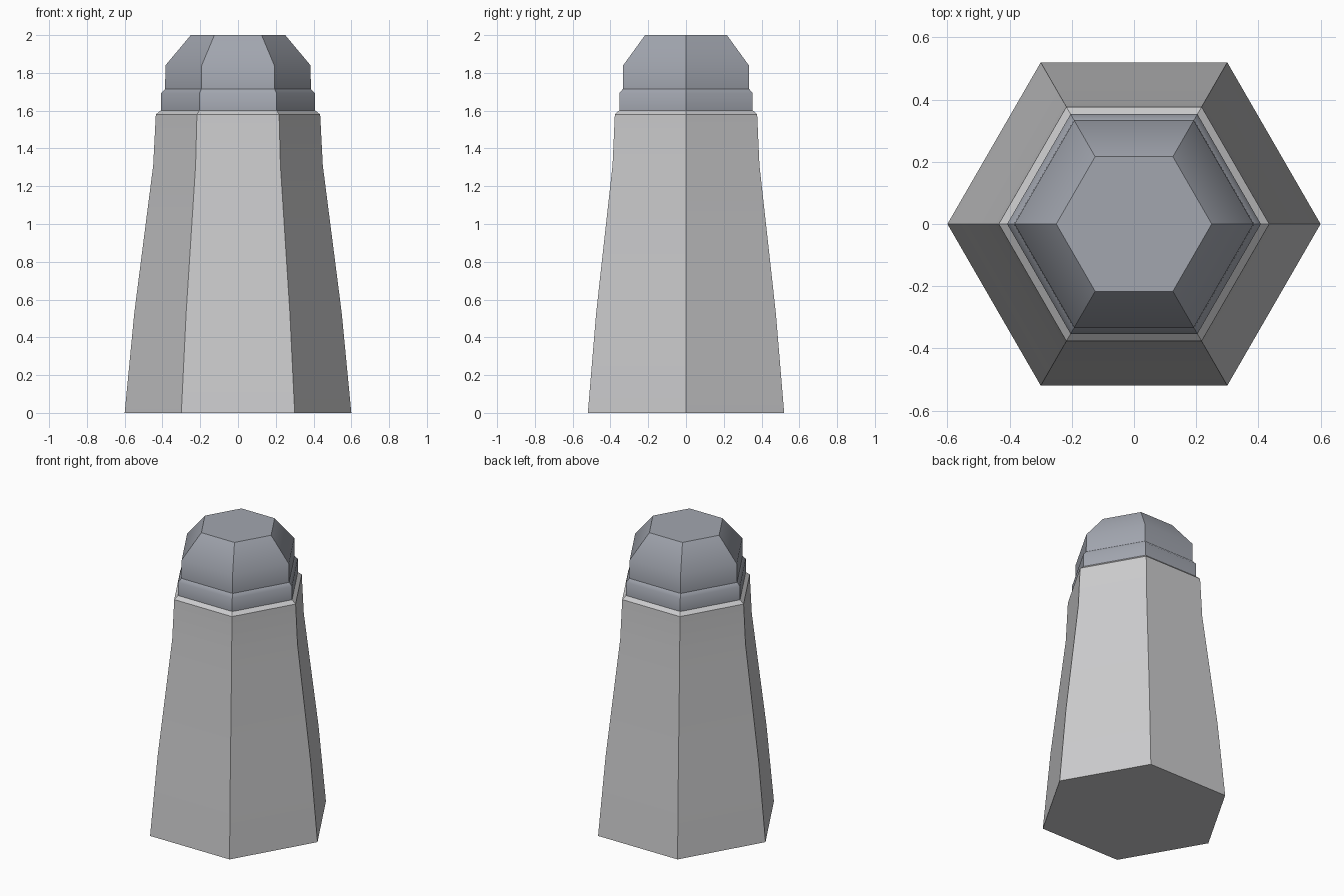
import bpy, math

if "Cube" in bpy.data.objects:
    bpy.data.objects.remove(bpy.data.objects["Cube"])


def material(name, rgb):
    m = bpy.data.materials.new(name)
    m.diffuse_color = (*rgb, 1)
    m.use_nodes = True
    m.node_tree.nodes["Principled BSDF"].inputs["Base Color"].default_value = m.diffuse_color
    return m


stone = material("light grey", (0.60, 0.60, 0.61))
metal = material("blue grey", (0.36, 0.38, 0.43))


def hex_stack(name, profile, mat):
    """Closed six-sided solid from (corner radius, height) rings."""
    verts = [(r * math.cos(math.radians(60 * i)), r * math.sin(math.radians(60 * i)), z)
             for r, z in profile for i in range(6)]
    faces = [tuple(reversed(range(6)))]
    for k in range(len(profile) - 1):
        for i in range(6):
            j = (i + 1) % 6
            a = 6 * k
            faces.append((a + i, a + j, a + 6 + j, a + 6 + i))
    faces.append(tuple(range(len(verts) - 6, len(verts))))
    me = bpy.data.meshes.new(name)
    me.from_pydata(verts, [], faces)
    me.materials.append(mat)
    ob = bpy.data.objects.new(name, me)
    bpy.context.collection.objects.link(ob)
    bpy.ops.object.select_all(action='DESELECT')
    ob.select_set(True)
    bpy.context.view_layer.objects.active = ob
    bpy.ops.object.shade_smooth_by_angle(angle=math.radians(40))
    return ob


# tapered body with a thin bevelled rim
hex_stack("body", [(0.60, 0), (0.549, 0.53), (0.449, 1.31), (0.435, 1.58), (0.408, 1.602)], stone)
# collar band
hex_stack("collar", [(0.408, 1.602), (0.408, 1.692), (0.386, 1.715)], metal)
# faceted cap
hex_stack("cap", [(0.386, 1.715), (0.384, 1.84), (0.25, 2.0)], metal)
